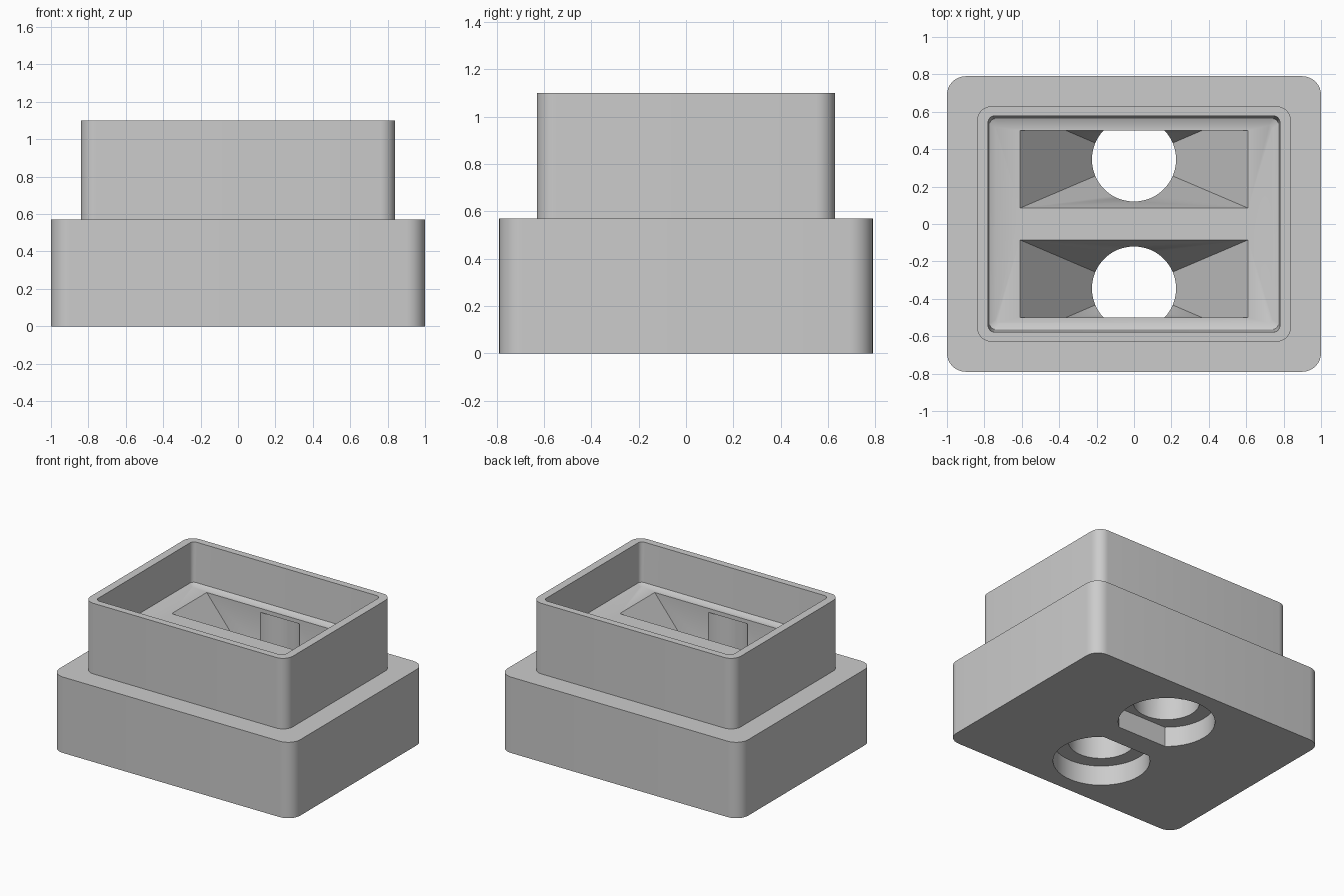
import bpy, bmesh, math
from mathutils import Matrix, Vector

if "Cube" in bpy.data.objects:
    bpy.data.objects.remove(bpy.data.objects["Cube"])

grey = bpy.data.materials.new("light_grey")
grey.use_nodes = True
colour = (0.6, 0.6, 0.6, 1)
grey.diffuse_color = colour
grey.node_tree.nodes["Principled BSDF"].inputs["Base Color"].default_value = colour

FLOOR = 0.79      # tray floor height
HOLE_Y = 0.345    # bore centre distance from the middle
WALL_IN, WALL_OUT = 0.085, 0.5


def finish(bm, name):
    bmesh.ops.recalc_face_normals(bm, faces=bm.faces)
    mesh = bpy.data.meshes.new(name)
    bm.to_mesh(mesh)
    bm.free()
    mesh.materials.append(grey)
    obj = bpy.data.objects.new(name, mesh)
    bpy.context.collection.objects.link(obj)
    return obj


def rounded_ring(bm, hx, hy, r, z, steps=8):
    ring = []
    for q, (sx, sy) in enumerate([(1, 1), (-1, 1), (-1, -1), (1, -1)]):
        for i in range(steps + 1):
            a = math.pi / 2 * (q + i / steps)
            ring.append(bm.verts.new((sx * (hx - r) + r * math.cos(a),
                                      sy * (hy - r) + r * math.sin(a), z)))
    return ring


def loft(name, sections):
    bm = bmesh.new()
    rings = [rounded_ring(bm, *s) for s in sections]
    for a, b in zip(rings, rings[1:]):
        for i in range(len(a)):
            j = (i + 1) % len(a)
            bm.faces.new((a[i], a[j], b[j], b[i]))
    bm.faces.new(rings[0])
    bm.faces.new(rings[-1])
    return finish(bm, name)


def trim(bm, y, direction):
    # keep the side of the plane that lies opposite to the direction
    cut = bmesh.ops.bisect_plane(bm, geom=bm.verts[:] + bm.edges[:] + bm.faces[:],
                                 plane_co=(0, y, 0), plane_no=(0, direction, 0),
                                 clear_outer=True)
    edges = [e for e in cut["geom_cut"] if isinstance(e, bmesh.types.BMEdge)]
    bmesh.ops.contextual_create(bm, geom=edges)


def cylinder(bm, r, y, low, high):
    bmesh.ops.create_cone(bm, cap_ends=True, segments=48, radius1=r, radius2=r,
                          depth=high - low,
                          matrix=Matrix.Translation((0, y, (low + high) / 2)))


def cut(body, bm, name):
    cutter = finish(bm, name)
    cutter.hide_render = True
    mod = body.modifiers.new(name, "BOOLEAN")
    mod.operation = "DIFFERENCE"
    mod.solver = "EXACT"
    mod.object = cutter
    bpy.context.view_layer.objects.active = body
    bpy.ops.object.modifier_apply(modifier=name)
    bpy.data.objects.remove(cutter)


# Stepped body with the open tray in its top
body = loft("stepped_housing", [
    (1, 0.79, 0.1, 0), (1, 0.79, 0.1, 0.57),
    (0.84, 0.63, 0.08, 0.57), (0.84, 0.63, 0.08, 1.1),
    (0.78, 0.578, 0.035, 1.1), (0.772, 0.563, 0.03, FLOOR + 0.015),
    (0.74, 0.53, 0.02, FLOOR)])

for side in (1, -1):
    # Hopper: pyramid with a vertical outer wall
    bm = bmesh.new()
    apex = Vector((0, side * HOLE_Y, 0.04))
    half_y = HOLE_Y - WALL_IN
    base = [apex + 1.03 * Vector((sx * 0.61, sy * half_y, FLOOR - apex.z))
            for sx, sy in ((1, 1), (-1, 1), (-1, -1), (1, -1))]
    base = [bm.verts.new(p) for p in base]
    tip = bm.verts.new(apex)
    bm.faces.new(base)
    for i in range(4):
        bm.faces.new((base[i], base[(i + 1) % 4], tip))
    trim(bm, side * WALL_OUT, side)
    cut(body, bm, "hopper_cutter")

    # Bore
    bm = bmesh.new()
    cylinder(bm, 0.225, side * HOLE_Y, 0.1, FLOOR - 0.03)
    cut(body, bm, "bore_cutter")

    # Counterbore with a flat next to the centre web
    bm = bmesh.new()
    cylinder(bm, 0.33, side * HOLE_Y, -0.1, 0.15)
    trim(bm, side * WALL_IN, -side)
    cut(body, bm, "counterbore_cutter")

bpy.ops.object.select_all(action="DESELECT")
body.select_set(True)
bpy.context.view_layer.objects.active = body
bpy.ops.object.shade_smooth_by_angle(angle=math.radians(30))
